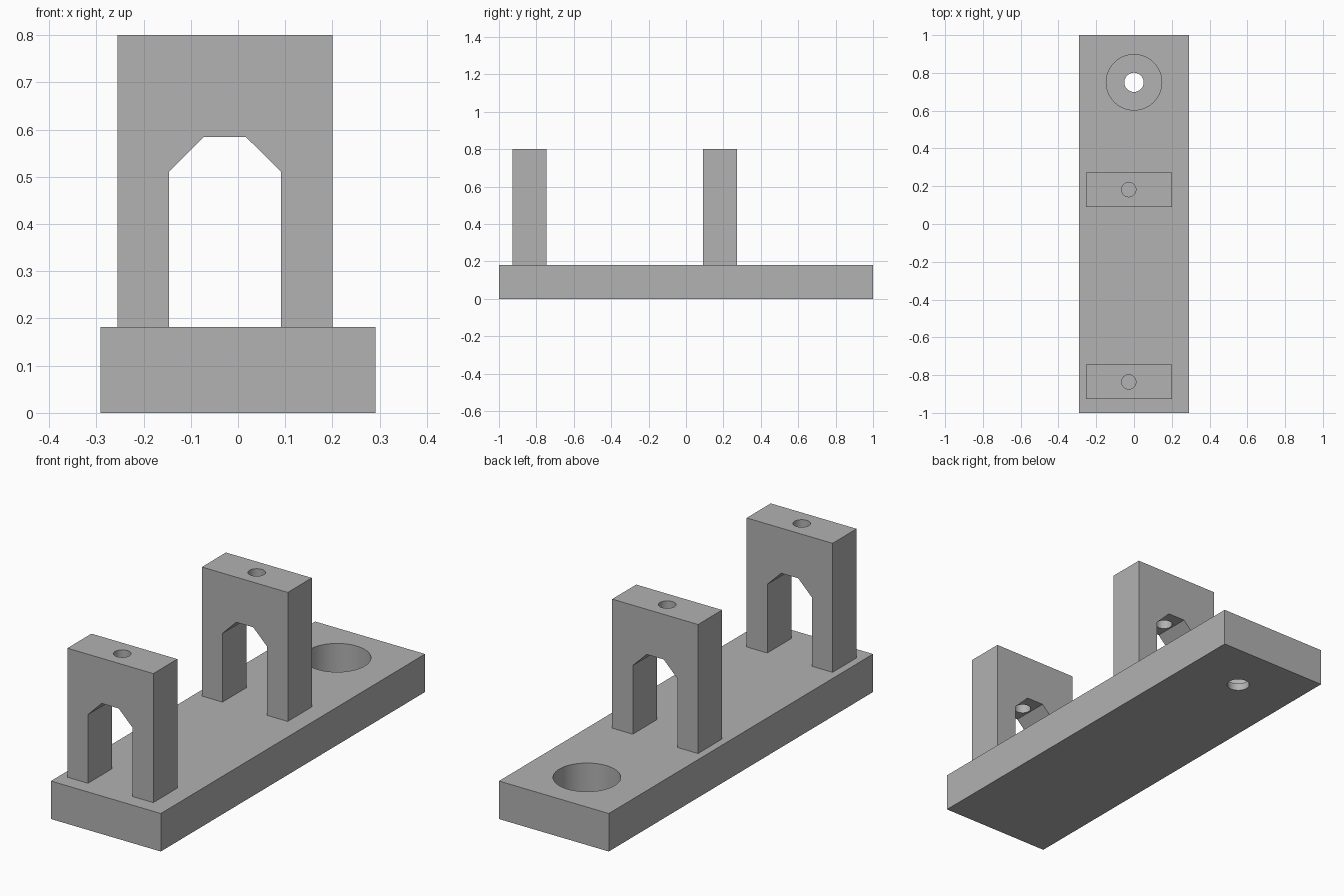
import bpy
import bmesh
from math import radians

if "Cube" in bpy.data.objects:
    bpy.data.objects.remove(bpy.data.objects["Cube"], do_unlink=True)

BASE_TOP = 0.182
TOP = 0.8

grey = bpy.data.materials.new("plain_grey")
grey.use_nodes = True
colour = (0.445, 0.445, 0.445, 1)
grey.diffuse_color = colour
grey.node_tree.nodes["Principled BSDF"].inputs["Base Color"].default_value = colour


def extrude_profile(name, points, y0, y1):
    """Solid made from an x-z outline swept along y."""
    bm = bmesh.new()
    face = bm.faces.new([bm.verts.new((x, y0, z)) for x, z in points])
    swept = bmesh.ops.extrude_face_region(bm, geom=[face])["geom"]
    verts = [v for v in swept if isinstance(v, bmesh.types.BMVert)]
    bmesh.ops.translate(bm, verts=verts, vec=(0, y1 - y0, 0))
    bmesh.ops.recalc_face_normals(bm, faces=bm.faces)
    mesh = bpy.data.meshes.new(name)
    bm.to_mesh(mesh)
    bm.free()
    mesh.materials.append(grey)
    obj = bpy.data.objects.new(name, mesh)
    bpy.context.collection.objects.link(obj)
    return obj


def drill(obj, x, y, radius, z0, z1):
    """Cut a vertical round hole between two heights."""
    bpy.ops.mesh.primitive_cylinder_add(
        vertices=64, radius=radius, depth=z1 - z0, location=(x, y, (z0 + z1) / 2))
    cutter = bpy.context.object
    cutter.hide_render = True
    cutter.data.materials.append(grey)
    mod = obj.modifiers.new("hole", "BOOLEAN")
    mod.operation = "DIFFERENCE"
    mod.solver = "EXACT"
    mod.object = cutter
    select(obj)
    bpy.ops.object.modifier_apply(modifier=mod.name)
    bpy.data.objects.remove(cutter, do_unlink=True)


def select(obj):
    bpy.ops.object.select_all(action="DESELECT")
    obj.select_set(True)
    bpy.context.view_layer.objects.active = obj


# Base plate with a counterbored mounting hole
w = 0.291
base = extrude_profile(
    "base_plate", [(-w, 0), (w, 0), (w, BASE_TOP), (-w, BASE_TOP)], -1, 1)
drill(base, 0, 0.75, 0.147, 0.036, 0.3)
drill(base, 0, 0.75, 0.051, -0.1, 0.1)
parts = [base]

# Two arches with chamfered openings and a screw hole in the top
arch = [(-0.255, BASE_TOP), (-0.146, BASE_TOP), (-0.146, 0.511), (-0.073, 0.584),
        (0.017, 0.584), (0.091, 0.511), (0.091, BASE_TOP), (0.2, BASE_TOP),
        (0.2, TOP), (-0.255, TOP)]
for name, y in (("front_arch", -0.836), ("rear_arch", 0.182)):
    obj = extrude_profile(name, arch, y - 0.091, y + 0.091)
    drill(obj, -0.028, y, 0.038, 0.5, 0.9)
    parts.append(obj)

# Smooth bores, crisp edges
for obj in parts:
    select(obj)
    bpy.ops.object.shade_smooth_by_angle(angle=radians(30))
